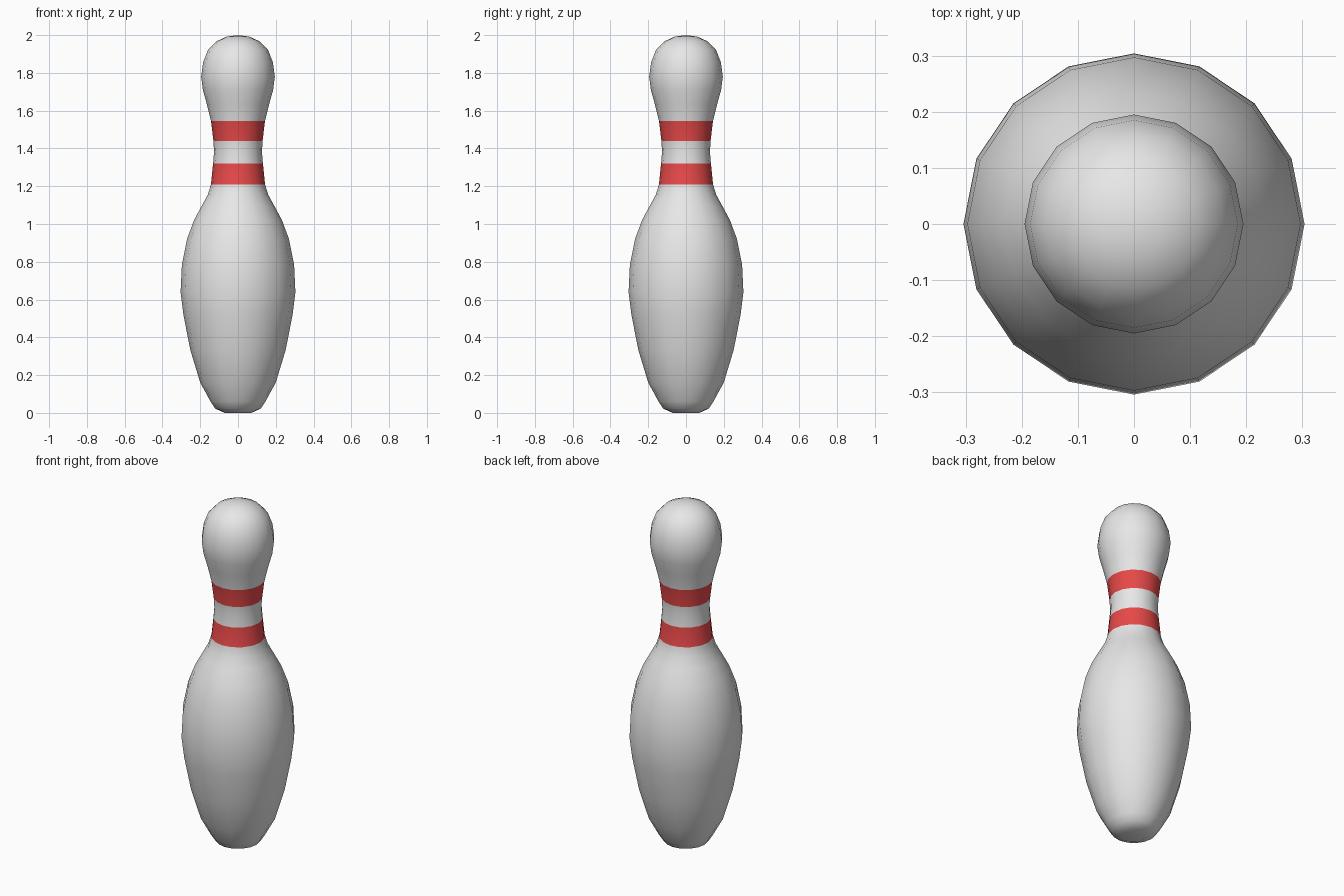
import bpy, bmesh, math

if "Cube" in bpy.data.objects:
    bpy.data.objects.remove(bpy.data.objects["Cube"])

def material(name, rgb):
    m = bpy.data.materials.new(name)
    m.diffuse_color = (*rgb, 1)
    m.use_nodes = True
    m.node_tree.nodes["Principled BSDF"].inputs["Base Color"].default_value = m.diffuse_color
    return m

SIDES = 16
# (radius, height) from base to crown
PROFILE = [(0.07, 0.0), (0.12, 0.022), (0.145, 0.06), (0.2, 0.16), (0.253, 0.335),
           (0.289, 0.52), (0.304, 0.64), (0.297, 0.785), (0.27, 0.92),
           (0.233, 1.02), (0.19, 1.10), (0.16, 1.155), (0.143, 1.21),
           (0.132, 1.32), (0.127, 1.38), (0.13, 1.44), (0.143, 1.545),
           (0.165, 1.635), (0.186, 1.71), (0.195, 1.78), (0.185, 1.855),
           (0.16, 1.92), (0.115, 1.967), (0.06, 1.992)]
STRIPES = [(1.21, 1.32), (1.44, 1.545)]

# Lathed pin body
bm = bmesh.new()
rings = [[bm.verts.new((r * math.cos(2 * math.pi * i / SIDES),
                        r * math.sin(2 * math.pi * i / SIDES), z))
          for i in range(SIDES)] for r, z in PROFILE]
for lo, hi in zip(rings, rings[1:]):
    for i in range(SIDES):
        j = (i + 1) % SIDES
        bm.faces.new((lo[i], lo[j], hi[j], hi[i]))

# Flat base and rounded crown
bm.faces.new(rings[0][::-1])
tip = bm.verts.new((0, 0, 2.0))
for i in range(SIDES):
    bm.faces.new((rings[-1][i], rings[-1][(i + 1) % SIDES], tip))

# Red neck stripes by height
for f in bm.faces:
    f.smooth = True
    z = f.calc_center_median().z
    f.material_index = int(any(a < z < b for a, b in STRIPES))

mesh = bpy.data.meshes.new("bowling_pin")
bm.to_mesh(mesh)
bm.free()
mesh.materials.append(material("white", (0.8, 0.8, 0.8)))
mesh.materials.append(material("red", (0.85, 0.07, 0.07)))
bpy.context.collection.objects.link(bpy.data.objects.new("bowling_pin", mesh))
